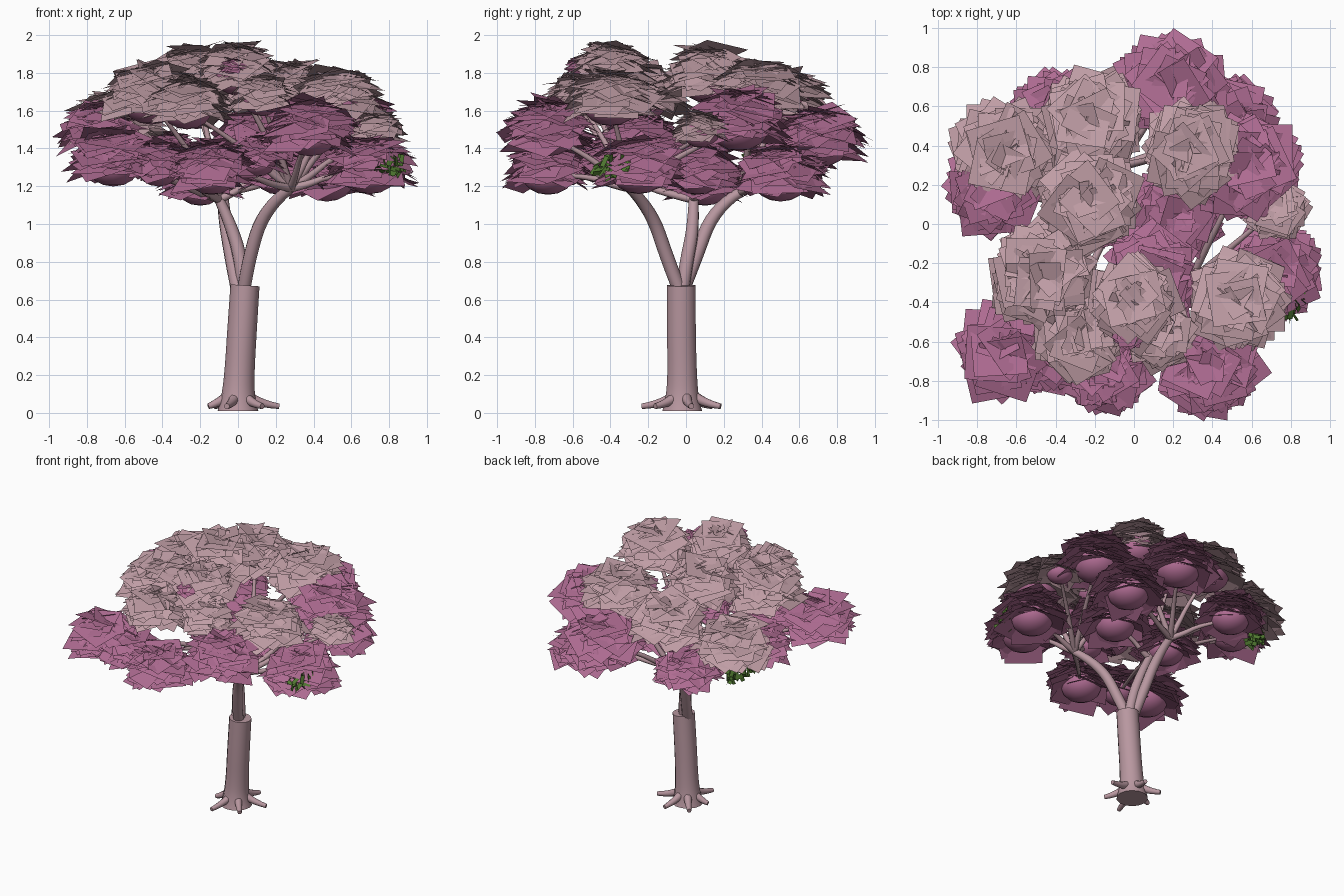
import bpy, bmesh, math, random
from mathutils import Vector, Matrix, Euler

random.seed(7)
if "Cube" in bpy.data.objects:
    bpy.data.objects.remove(bpy.data.objects["Cube"])


def material(name, rgb):
    m = bpy.data.materials.new(name)
    m.use_nodes = True
    m.diffuse_color = (*rgb, 1)
    m.node_tree.nodes["Principled BSDF"].inputs["Base Color"].default_value = (*rgb, 1)
    return m


BARK = material("pink_bark", (0.48, 0.31, 0.35))
PALE = material("pale_blossom", (0.53, 0.34, 0.38))
MAGENTA = material("magenta_blossom", (0.43, 0.15, 0.29))
GREEN = material("green_leaf", (0.08, 0.19, 0.03))


def mesh_object(name, bm, mats):
    me = bpy.data.meshes.new(name)
    bm.to_mesh(me)
    bm.free()
    ob = bpy.data.objects.new(name, me)
    bpy.context.collection.objects.link(ob)
    for m in mats:
        me.materials.append(m)


def tube(name, paths, sides=3):
    """Tapered round limbs; each path is a list of (x, y, z, radius)."""
    cu = bpy.data.curves.new(name, "CURVE")
    cu.dimensions = "3D"
    cu.bevel_depth = 1
    cu.bevel_resolution = sides
    cu.use_fill_caps = True
    for path in paths:
        sp = cu.splines.new("NURBS")
        sp.points.add(len(path) - 1)
        sp.order_u = 3
        sp.use_endpoint_u = True
        sp.resolution_u = 5
        for p, (x, y, z, r) in zip(sp.points, path):
            p.co = (x, y, z, 1)
            p.radius = r
    ob = bpy.data.objects.new(name, cu)
    bpy.context.collection.objects.link(ob)
    bpy.ops.object.select_all(action="DESELECT")
    ob.select_set(True)
    bpy.context.view_layer.objects.active = ob
    bpy.ops.object.convert(target="MESH")
    ob = bpy.context.object
    ob.data.materials.clear()
    ob.data.materials.append(BARK)
    bpy.ops.object.shade_smooth_by_angle(angle=math.radians(50))


# Trunk with a slight lean and a flared foot
tube("trunk", [[(0, -0.02, 0.01, 0.108), (0, -0.02, 0.07, 0.09), (0.007, -0.02, 0.2, 0.079),
                (0.022, -0.025, 0.45, 0.078), (0.037, -0.025, 0.675, 0.077)]], 5)

# Roots spreading around the foot
roots = []
for deg, reach in ((10, 0.22), (75, 0.2), (130, 0.19), (190, 0.16), (255, 0.23), (310, 0.2)):
    c, s = math.cos(math.radians(deg)), math.sin(math.radians(deg))
    roots.append([(c * 0.05, s * 0.05 - 0.01, 0.09, 0.03), (c * 0.11, s * 0.11 - 0.01, 0.05, 0.024),
                  (c * reach, s * reach - 0.01, 0.035, 0.015)])
tube("roots", roots)

# Main branches rise steeply, then bend outward to a fork
MAINS = [[(0.03, -0.03, 0.64, 0.036), (0.05, -0.09, 0.79, 0.037), (0.14, -0.19, 1.09, 0.035), (0.28, -0.3, 1.19, 0.026)],
         [(0.03, -0.02, 0.64, 0.036), (0.02, 0.0, 0.79, 0.037), (-0.03, 0.04, 0.98, 0.034), (-0.1, 0.04, 1.13, 0.026)],
         [(0.0, -0.02, 0.64, 0.036), (-0.03, 0.04, 0.79, 0.037), (-0.08, 0.15, 1.09, 0.035), (-0.08, 0.29, 1.17, 0.026)]]
FORKS = [Vector(path[-1][:3]) for path in MAINS]
tube("main_branches", MAINS)

# Foliage clumps: x, y, z, spread
PALE_CLUMPS = [(-0.66, 0.36, 1.54, 0.27), (-0.22, 0.52, 1.66, 0.26), (-0.22, 0.12, 1.79, 0.25),
               (-0.46, -0.26, 1.69, 0.27), (0.3, 0.38, 1.71, 0.25), (0.0, -0.4, 1.82, 0.23),
               (0.53, -0.4, 1.67, 0.25), (-0.27, -0.57, 1.64, 0.23), (0.13, -0.56, 1.68, 0.18),
               (0.73, 0.08, 1.50, 0.16)]
MAGENTA_CLUMPS = [(0.2, 0.71, 1.46, 0.26), (0.57, 0.28, 1.55, 0.27), (0.7, -0.25, 1.31, 0.25),
                  (-0.66, -0.65, 1.35, 0.25), (-0.14, -0.73, 1.30, 0.24), (0.38, -0.73, 1.51, 0.25),
                  (-0.72, 0.18, 1.51, 0.23), (0.22, 0.06, 1.30, 0.24), (0.1, -0.25, 1.47, 0.23),
                  (-0.4, 0.55, 1.36, 0.23), (0.47, 0.5, 1.27, 0.25), (-0.2, 0.1, 1.23, 0.22),
                  (-0.42, -0.66, 1.32, 0.2), (0.1, -0.38, 1.36, 0.18), (-0.03, -0.56, 1.83, 0.08)]


def clump(name, x, y, z, spread, mat):
    """Rounded core under a shell of overlapping square petals."""
    bm = bmesh.new()
    c = Vector((x, y, z))
    core = Matrix.Translation(c - Vector((0, 0, 0.17 * spread))) @ Matrix.Diagonal((1, 1, 0.75, 1))
    bmesh.ops.create_uvsphere(bm, u_segments=14, v_segments=8, radius=spread * 0.58, matrix=core)
    for f in bm.faces:
        f.smooth = True
    count = int(230 * spread)
    for i in range(count):
        h = 1 - 1.5 * (i + 0.5) / count
        a = i * 2.4 + random.uniform(-0.5, 0.5)
        w = math.sqrt(1 - h * h)
        n = Vector((w * math.cos(a), w * math.sin(a), h))
        r = spread * random.uniform(0.38, 0.56)
        pos = c + Vector((n.x * r, n.y * r, h * spread * 0.5))
        up = Vector((n.x * 0.45, n.y * 0.45, 0.9))
        up += Vector([random.uniform(-0.17, 0.17) for _ in range(3)])
        m = (Matrix.Translation(pos) @ up.to_track_quat("Z", "Y").to_matrix().to_4x4()
             @ Matrix.Rotation(random.uniform(0, math.pi), 4, "Z"))
        new = bmesh.ops.create_grid(bm, x_segments=1, y_segments=1, matrix=m,
                                    size=spread * random.uniform(0.4, 0.56))
        for f in new["verts"][0].link_faces:
            f.material_index = 1
    mesh_object(name, bm, (MAGENTA, mat))


twigs = []
for label, clumps, mat in (("pale", PALE_CLUMPS, PALE), ("magenta", MAGENTA_CLUMPS, MAGENTA)):
    for i, (x, y, z, spread) in enumerate(clumps):
        clump(f"{label}_clump_{i + 1}", x, y, z, spread, mat)
        # Twig from the nearest fork into the clump
        end = Vector((x, y, z - 0.04))
        f = min(FORKS, key=lambda p: (p - end).xy.length)
        mid = f.lerp(end, 0.5)
        twigs.append([(*f, 0.023), (*f.lerp(end, 0.2), 0.019),
                      (mid.x, mid.y, mid.z + 0.03, 0.015), (*end, 0.009)])
tube("twigs", twigs, 2)


# Small green leaf sprays on two outer clumps
def leaf_spray(name, x, y, z, width, count):
    bm = bmesh.new()
    out = Vector((x, y, 0)).normalized()
    side = Vector((-out.y, out.x, 0))
    for i in range(count):
        t = random.uniform(-width, width)
        pos = (Vector((x, y, z)) + side * t + out * (random.uniform(-0.05, 0.05) - t * t * 2)
               + Vector((0, 0, random.uniform(-0.045, 0.045) + t * 0.2)))
        rot = Euler([random.uniform(0, math.pi) for _ in range(3)]).to_matrix().to_4x4()
        bmesh.ops.create_grid(bm, x_segments=1, y_segments=1, size=0.5,
                              matrix=Matrix.Translation(pos) @ rot @ Matrix.Diagonal((0.06, 0.028, 1, 1)))
    mesh_object(name, bm, (GREEN,))


leaf_spray("left_leaf_spray", 0.82, -0.39, 1.30, 0.1, 45)
leaf_spray("right_leaf_spray", -0.74, 0.42, 1.37, 0.12, 55)
